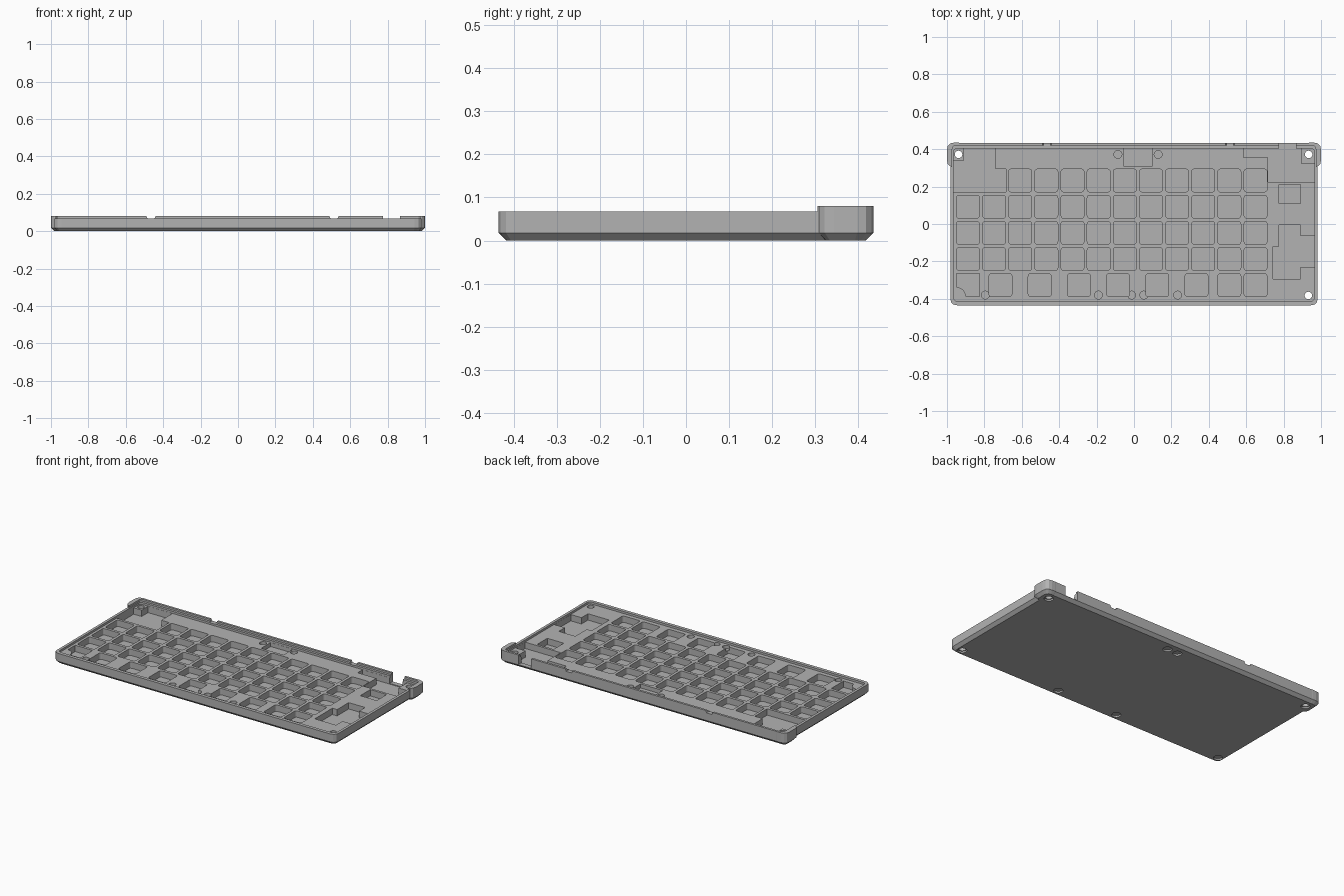
import bpy, bmesh, math
from mathutils import Vector

cube = bpy.data.objects.get("Cube")
if cube:
    bpy.data.objects.remove(cube)

grey = bpy.data.materials.new("mid grey")
grey.use_nodes = True
COLOUR = (0.45, 0.45, 0.45, 1)
grey.diffuse_color = COLOUR
grey.node_tree.nodes["Principled BSDF"].inputs["Base Color"].default_value = COLOUR

PLATE, FLOOR, RIM, TOP = 0.055, 0.015, 0.068, 0.08
ABOVE = 0.2


def rect(x0, x1, y0, y1):
    return [(x0, y0), (x1, y0), (x1, y1), (x0, y1)]


def square(x, y, half):
    return rect(x - half, x + half, y - half, y + half)


def circle(x, y, r, n=24):
    return [(x + r * math.cos(2 * math.pi * i / n), y + r * math.sin(2 * math.pi * i / n))
            for i in range(n)]


def rounded(points, radius, steps=3):
    """Replace each corner of an outline by a short curve."""
    result = []
    for i, point in enumerate(points):
        p = Vector(point)
        a = p + (Vector(points[i - 1]) - p).normalized() * radius
        b = p + (Vector(points[(i + 1) % len(points)]) - p).normalized() * radius
        for s in range(steps + 1):
            t = s / steps
            result.append(tuple(a * (1 - t) ** 2 + p * 2 * t * (1 - t) + b * t ** 2))
    return result


def loft(rings):
    """Closed solid through stacked outlines, given as (outline, z)."""
    bm = bmesh.new()
    loops = [[bm.verts.new((x, y, z)) for x, y in outline] for outline, z in rings]
    bm.faces.new(list(reversed(loops[0])))
    bm.faces.new(loops[-1])
    count = len(loops[0])
    for low, high in zip(loops, loops[1:]):
        for i in range(count):
            j = (i + 1) % count
            bm.faces.new((low[i], low[j], high[j], high[i]))
    bmesh.ops.recalc_face_normals(bm, faces=bm.faces[:])
    return bm


def prism(points, z0, z1=ABOVE):
    return loft([(points, z0), (points, z1)])


def shell(x0, x1, y0, y1):
    """Rounded block with a chamfered foot."""
    c = 0.018
    side = rounded(rect(x0, x1, y0, y1), 0.038)
    foot = rounded(rect(x0 + c, x1 - c, y0 + c, y1 - c), 0.025)
    return loft([(foot, 0), (side, c), (side, TOP)])


def make_object(name, pieces):
    mesh = bpy.data.meshes.new(name)
    joined = bmesh.new()
    for bm in pieces:
        part = bpy.data.meshes.new("part")
        bm.to_mesh(part)
        bm.free()
        joined.from_mesh(part)
        bpy.data.meshes.remove(part)
    joined.to_mesh(mesh)
    joined.free()
    obj = bpy.data.objects.new(name, mesh)
    bpy.context.scene.collection.objects.link(obj)
    return obj


def combine(target, operation, pieces):
    """Bake a boolean with the given pieces, then drop the helper."""
    helper = make_object("helper", pieces)
    helper.hide_render = True
    mod = target.modifiers.new("combine", 'BOOLEAN')
    mod.operation, mod.object, mod.solver = operation, helper, 'EXACT'
    bpy.context.view_layer.update()
    graph = bpy.context.evaluated_depsgraph_get()
    baked = bpy.data.meshes.new_from_object(target.evaluated_get(graph))
    target.modifiers.clear()
    target.data = baked
    bpy.data.objects.remove(helper)


def cut(pieces):
    combine(tray, 'DIFFERENCE', pieces)


# Outer shell with wider rear corners
tray = make_object("keyboard_tray", [shell(-0.982, 0.982, -0.435, 0.434)])
for x0, x1 in ((-1, -0.9), (0.9, 1)):
    combine(tray, 'UNION', [shell(x0, x1, 0.305, 0.435)])

# Lower front rim, rear ledge and recess above the key plate
cut([prism(rect(-1.1, 1.1, -0.6, 0.305), RIM)])
cut([prism(rounded(rect(-0.972, 0.972, 0.2, 0.42), 0.02), RIM)])
cut([prism(rounded(rect(-0.965, 0.965, -0.414, 0.405), 0.025), PLATE)])

# Key pockets
PITCH, HALF = 0.1398, 0.061
columns = [-0.888 + PITCH * i for i in range(12)]
rows = [0.2325 - PITCH * i for i in range(5)]
keys = [(x, rows[0]) for x in columns[2:]]
keys += [(x, y) for y in rows[1:4] for x in columns]
keys += [(-0.714 + 0.2096 * i, rows[4]) for i in range(6)]
keys += [(x, rows[4]) for x in columns[10:]]
pockets = [prism(rounded(square(x, y, HALF), 0.014), FLOOR) for x, y in keys]

# Front left key pocket, with one corner filled by a screw boss
left, right = columns[0] - HALF, columns[0] + HALF
low, high = rows[4] - HALF, rows[4] + HALF
angles = [math.pi / 2 * i / 6 for i in range(7)]
boss_arc = [(left + 0.05 * math.sin(a), low + 0.05 * math.cos(a)) for a in angles]
pockets.append(prism(boss_arc + [(right, low), (right, high), (left, high)], FLOOR))

# Rear left bay around a square screw boss
pockets.append(prism([(-0.965, 0.17), (-0.685, 0.17), (-0.685, 0.293), (-0.74, 0.293),
                      (-0.74, 0.404), (-0.91, 0.404), (-0.91, 0.34), (-0.965, 0.34)], FLOOR))
# Rear right bay around a square screw boss
pockets.append(prism([(0.585, 0.355), (0.716, 0.355), (0.716, 0.225), (0.964, 0.225),
                      (0.964, 0.32), (0.895, 0.32), (0.895, 0.404), (0.585, 0.404)], FLOOR))
# Side pockets on the right
pockets.append(prism(rect(0.775, 0.89, 0.11, 0.21), FLOOR))
pockets.append(prism([(0.775, -0.005), (0.89, -0.005), (0.89, -0.065), (0.964, -0.065),
                      (0.964, -0.23), (0.89, -0.23), (0.89, -0.295), (0.742, -0.295),
                      (0.742, -0.12), (0.775, -0.12)], FLOOR))
# Shallow rear middle pocket
pockets.append(prism(rect(-0.055, 0.1, 0.31, 0.404), 0.03))
cut(pockets)

# Cable gap through the rear wall
cut([prism(rect(0.775, 0.865, 0.39, 0.5), 0.02)])

# Small flared notches in the rear wall
for x in (-0.465, 0.513):
    cut([loft([(rect(x - 0.018, x + 0.018, 0.39, 0.5), RIM - 0.002),
               (rect(x - 0.035, x + 0.035, 0.39, 0.5), 0.1)])])

# Round recesses in the plate
dimples = [(x, -0.38) for x in (-0.795, -0.19, -0.013, 0.053, 0.233)]
dimples += [(x, 0.372) for x in (-0.086, 0.129)]
cut([prism(circle(x, y, 0.021), 0.035) for x, y in dimples])

# Screw holes through three corners
corners = [(-0.938, 0.372), (0.934, 0.372), (0.932, -0.382)]
cut([prism(circle(x, y, 0.02), -0.1) for x, y in corners])

# Blind sockets and screw head recesses underneath
sockets = corners + [(-0.934, -0.382), (-0.19, -0.38), (0.233, -0.38), (-0.01, 0.365), (0.062, 0.365)]
cut([prism(circle(x, y, 0.026), -0.1, 0.01) for x, y in sockets])

tray.data.materials.clear()
tray.data.materials.append(grey)
for face in tray.data.polygons:
    face.material_index = 0
